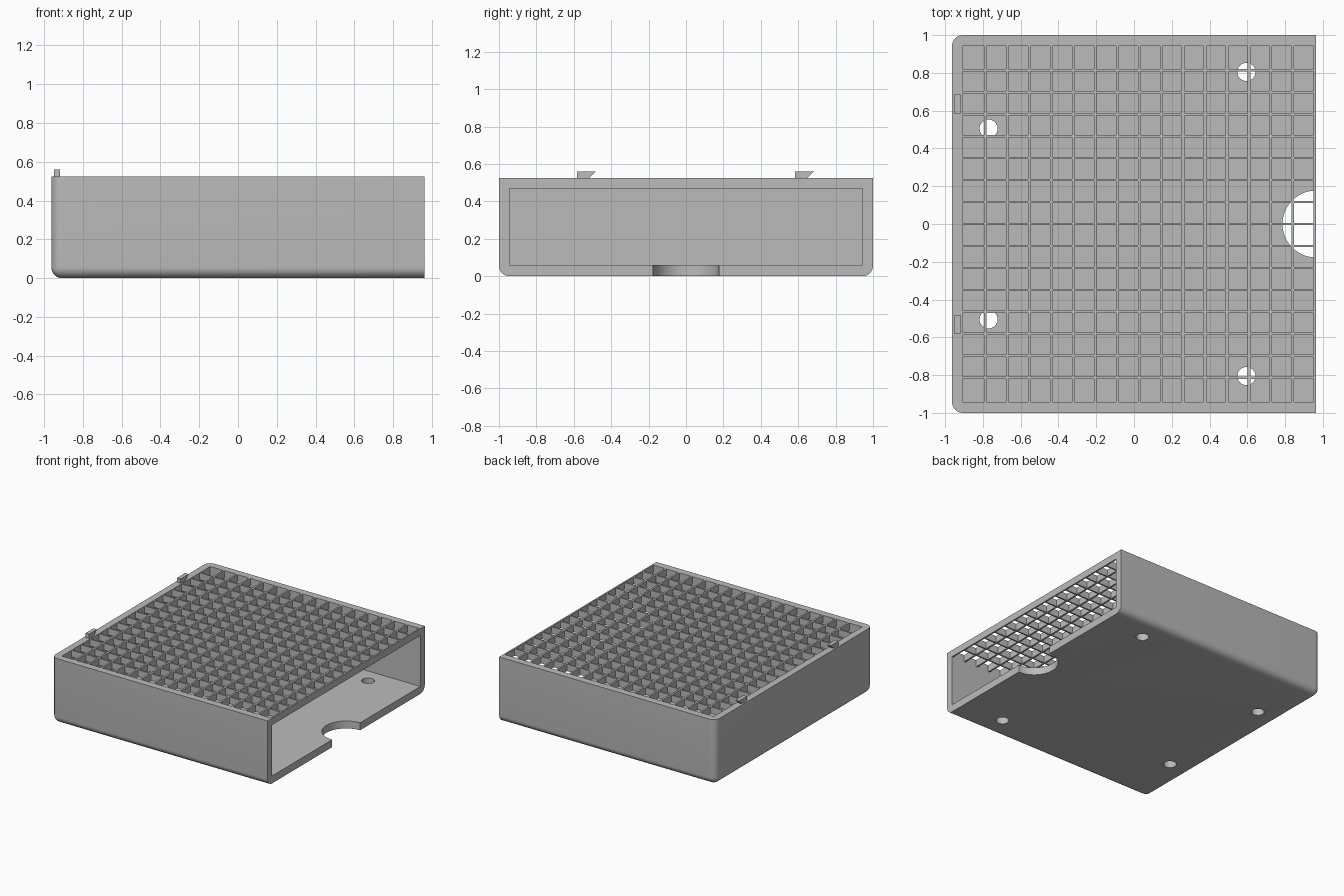
import bpy, bmesh, math
from mathutils import Matrix, Vector

if "Cube" in bpy.data.objects:
    bpy.data.objects.remove(bpy.data.objects["Cube"], do_unlink=True)

grey = bpy.data.materials.new("plain_grey")
grey.use_nodes = True
colour = (0.5, 0.5, 0.5, 1)
grey.diffuse_color = colour
grey.node_tree.nodes["Principled BSDF"].inputs["Base Color"].default_value = colour


def add_box(bm, low, high):
    low, high = Vector(low), Vector(high)
    place = Matrix.Translation((low + high) / 2) @ Matrix.Diagonal((*(high - low), 1))
    return bmesh.ops.create_cube(bm, size=1, matrix=place)["verts"]


def finish(name, bm):
    mesh = bpy.data.meshes.new(name)
    bmesh.ops.recalc_face_normals(bm, faces=bm.faces)
    bm.to_mesh(mesh)
    bm.free()
    mesh.materials.append(grey)
    obj = bpy.data.objects.new(name, mesh)
    bpy.context.collection.objects.link(obj)
    return obj


def box(name, low, high):
    bm = bmesh.new()
    add_box(bm, low, high)
    return finish(name, bm)


def cylinder(name, x, y, radius):
    bm = bmesh.new()
    bmesh.ops.create_cone(bm, cap_ends=True, segments=48, radius1=radius, radius2=radius,
                          depth=0.2, matrix=Matrix.Translation((x, y, 0.03)))
    return finish(name, bm)


def activate(obj):
    bpy.ops.object.select_all(action="DESELECT")
    obj.select_set(True)
    bpy.context.view_layer.objects.active = obj


def cut(target, cutter):
    mod = target.modifiers.new("cut", "BOOLEAN")
    mod.operation, mod.solver, mod.object = "DIFFERENCE", "EXACT", cutter
    cutter.hide_render = True
    activate(target)
    bpy.ops.object.modifier_apply(modifier=mod.name)
    bpy.data.objects.remove(cutter, do_unlink=True)


END, BACK, SIDE = 0.963, -0.908, 0.943     # open end, inner back wall, inner side walls
FLOOR, CEILING, TOP = 0.06, 0.47, 0.525

# Case: rounded underneath and at the closed end, sharp at the rim and the open end
bm = bmesh.new()
add_box(bm, (-END, -1, 0), (END, 1, TOP))
rounded = []
for e in bm.edges:
    mid = (e.verts[0].co + e.verts[1].co) / 2
    upright = abs(e.verts[0].co.z - e.verts[1].co.z) > 0.1
    if (upright and mid.x < 0) or (mid.z < 0.01 and mid.x < 0.5):
        rounded.append(e)
bmesh.ops.bevel(bm, geom=rounded, offset=0.056, segments=8, profile=0.5, affect="EDGES")
case = finish("case", bm)

# Cavity, grille opening, finger notch and mounting holes
cut(case, box("cavity_cutter", (BACK, -SIDE, FLOOR), (1.2, SIDE, CEILING)))
cut(case, box("grille_cutter", (BACK, -SIDE, 0.4), (0.951, SIDE, 0.7)))
cut(case, cylinder("notch_cutter", END, 0, 0.177))
for x, y in ((0.595, 0.805), (-0.77, 0.505)):
    for side in (-1, 1):
        cut(case, cylinder("hole_cutter", x, side * y, 0.048))
activate(case)
bpy.ops.object.shade_smooth_by_angle(angle=math.radians(30))

# Grille: crossing bars flush with the rim
PITCH = 0.1163
bm = bmesh.new()
for i in range(15):
    x = -0.787 + i * PITCH
    y = (i - 7) * PITCH
    add_box(bm, (x - 0.007, -SIDE, CEILING), (x + 0.007, SIDE, TOP))
    add_box(bm, (BACK, y - 0.006, CEILING), (0.952, y + 0.006, TOP))
finish("grille_bars", bm)

# Hooked tabs on the closed end's rim, their tips overhanging towards +y
for name, y in (("rear_tab", 0.583), ("front_tab", -0.583)):
    bm = bmesh.new()
    for v in add_box(bm, (-0.95, y, TOP - 0.002), (-0.918, y + 0.102, 0.56)):
        if v.co.z < TOP and v.co.y > y + 0.05:
            v.co.y -= 0.04
    finish(name, bm)
